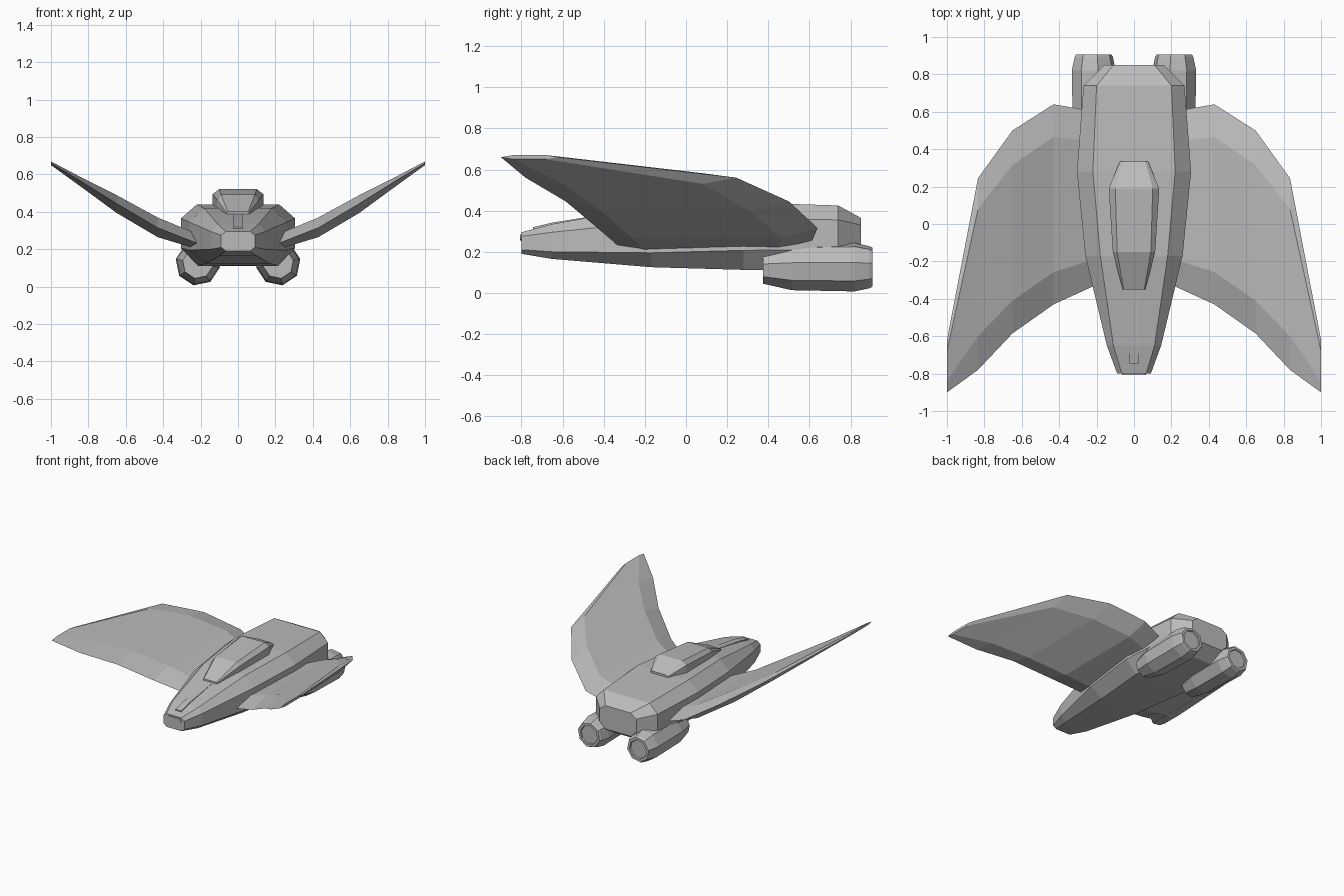
import bpy, bmesh, math
from mathutils import Matrix

if "Cube" in bpy.data.objects:
    bpy.data.objects.remove(bpy.data.objects["Cube"])

grey = bpy.data.materials.new("hull_grey")
grey.diffuse_color = (0.5, 0.5, 0.5, 1)
grey.use_nodes = True
grey.node_tree.nodes["Principled BSDF"].inputs["Base Color"].default_value = grey.diffuse_color


def loft(name, rings, mirror=False):
    """Skin a list of equal-length closed rings and cap both ends."""
    bm = bmesh.new()
    rows = [[bm.verts.new(p) for p in ring] for ring in rings]
    n = len(rows[0])
    for a, b in zip(rows, rows[1:]):
        for i in range(n):
            j = (i + 1) % n
            bm.faces.new((a[i], a[j], b[j], b[i]))
    bm.faces.new(rows[0])
    bm.faces.new(rows[-1])
    bmesh.ops.recalc_face_normals(bm, faces=bm.faces)
    me = bpy.data.meshes.new(name)
    bm.to_mesh(me)
    bm.free()
    me.materials.append(grey)
    ob = bpy.data.objects.new(name, me)
    bpy.context.collection.objects.link(ob)
    if mirror:
        ob.modifiers.new("mirror", "MIRROR").use_mirror_merge = False
    return ob


def symmetric(y, half):
    """Ring at y from right-hand (x, z) points listed top to bottom."""
    return [(x, y, z) for x, z in half] + [(-x, y, z) for x, z in reversed(half)]


# Fuselage: y, top half-width, top z, side half-width, shoulder z, chine z, bottom half-width, bottom z
hull = [
    (-0.80, 0.065, 0.295, 0.09, 0.275, 0.210, 0.065, 0.190),
    (-0.65, 0.11, 0.335, 0.145, 0.295, 0.20, 0.10, 0.165),
    (-0.17, 0.18, 0.42, 0.26, 0.345, 0.195, 0.165, 0.125),
    (0.28, 0.22, 0.44, 0.305, 0.365, 0.207, 0.215, 0.112),
    (0.74, 0.20, 0.425, 0.27, 0.355, 0.21, 0.20, 0.11),
    (0.85, 0.11, 0.365, 0.16, 0.33, 0.225, 0.11, 0.18),
]
loft("fuselage", [symmetric(y, [(tw, tz), (sw, sz), (sw, cz), (bw, bz)])
                  for y, tw, tz, sw, sz, cz, bw, bz in hull])

# Canopy: y, top half-width, top z, side half-width, shoulder z, base z
canopy = [
    (-0.35, 0.055, 0.402, 0.06, 0.395, 0.36),
    (-0.15, 0.09, 0.492, 0.113, 0.465, 0.38),
    (0.19, 0.10, 0.522, 0.135, 0.495, 0.40),
    (0.335, 0.06, 0.455, 0.075, 0.445, 0.40),
]
loft("canopy", [symmetric(y, [(tw, tz), (sw, sz), (sw, bz)])
                for y, tw, tz, sw, sz, bz in canopy])

# Raised strip along the nose
loft("nose_strip", [symmetric(y, [(0.025, z), (0.025, z - 0.03)])
                    for y, z in [(-0.745, 0.319), (-0.65, 0.342), (-0.34, 0.391)]])

# Rounded plate on the nose tip
pill = []
for side, start in ((1, -90), (-1, 90)):
    for k in range(5):
        a = math.radians(start + 45 * k)
        pill.append((side * 0.05 + 0.015 * math.cos(a), 0.27 + 0.015 * math.sin(a)))
loft("nose_plate", [[(x, y, z) for x, z in pill] for y in (-0.795, -0.806)])

# Wings: x, front edge, front crease, rear crease, rear edge (y), mid z, rise, drop
wing = [
    (0.20, -0.325, -0.185, 0.44, 0.60, 0.225, 0.05, 0.03),
    (0.43, -0.43, -0.257, 0.465, 0.64, 0.315, 0.055, 0.05),
    (0.65, -0.585, -0.41, 0.315, 0.50, 0.445, 0.045, 0.05),
    (0.834, -0.78, -0.60, 0.08, 0.245, 0.56, 0.022, 0.03),
    (1.0, -0.90, -0.84, -0.68, -0.62, 0.66, 0.01, 0.01),
]
loft("wings", [[(x, f, z), (x, fc, z + u), (x, rc, z + u),
                (x, r, z), (x, rc, z - d), (x, fc, z - d)]
               for x, f, fc, rc, r, z, u, d in wing], mirror=True)

# Engines: tapered octagonal pods with a recessed nozzle
pod = [(0.375, 0.082), (0.515, 0.114), (0.82, 0.12), (0.893, 0.104),
       (0.907, 0.096), (0.907, 0.076), (0.898, 0.072)]
loft("engines", [[(0.215 + r * math.cos(math.radians(11 + 45 * k)), y,
                   0.125 + r * math.sin(math.radians(11 + 45 * k))) for k in range(8)]
                 for y, r in pod], mirror=True)
